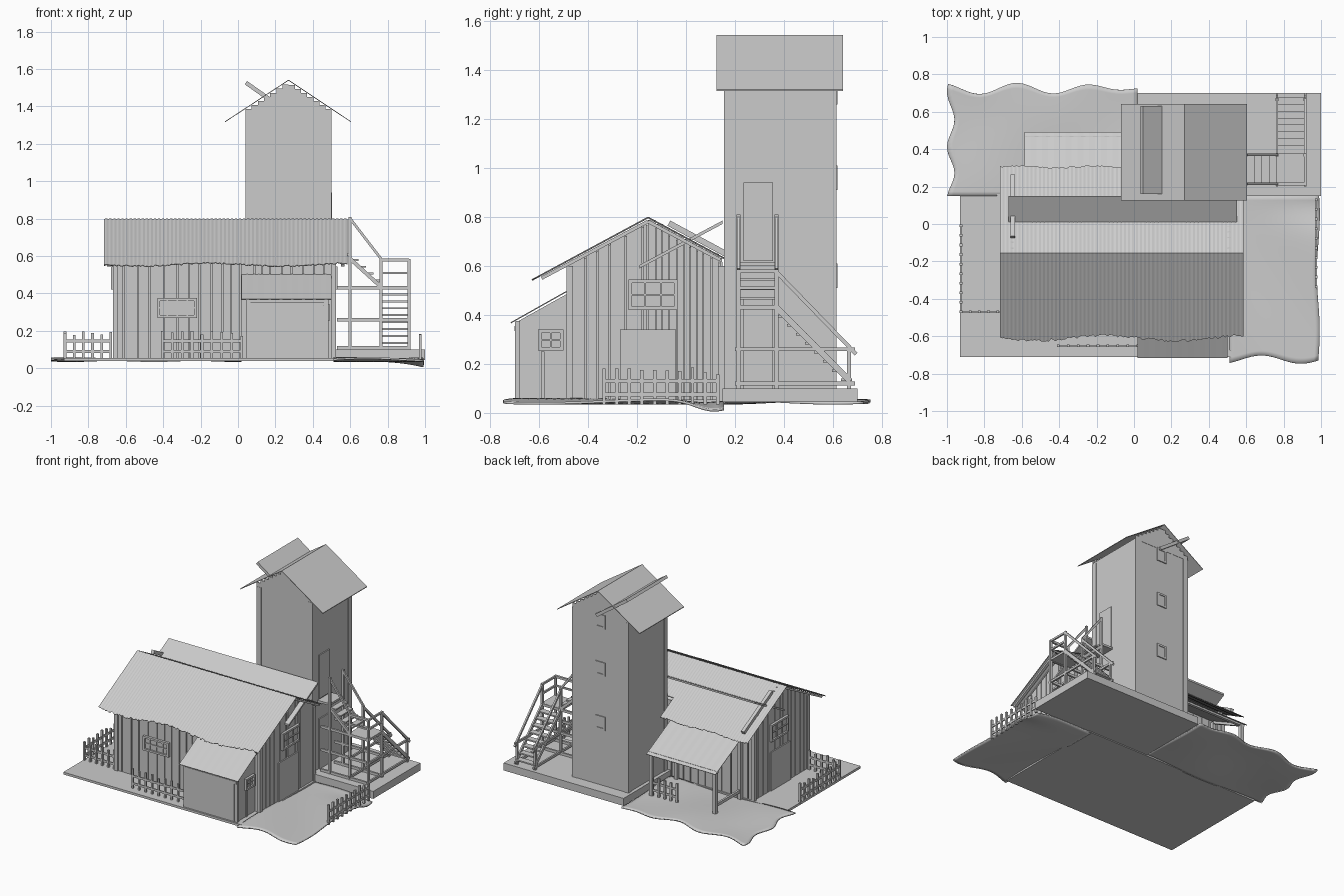
import bpy, bmesh, math, random
from mathutils import Vector, Matrix

if "Cube" in bpy.data.objects:
    bpy.data.objects.remove(bpy.data.objects["Cube"])
random.seed(4)

# the whole model is one flat grey
GREY = bpy.data.materials.new("plain grey")
GREY.diffuse_color = (0.6, 0.6, 0.6, 1)
GREY.use_nodes = True
GREY.node_tree.nodes["Principled BSDF"].inputs["Base Color"].default_value = GREY.diffuse_color

class Part:
    """Collects simple solids into one named object."""
    def __init__(self, name):
        self.name, self.bm = name, bmesh.new()
    def box(self, x0, x1, y0, y1, z0, z1):
        m = Matrix.Translation(((x0+x1)/2, (y0+y1)/2, (z0+z1)/2)) @ Matrix.Diagonal((x1-x0, y1-y0, z1-z0, 1))
        bmesh.ops.create_cube(self.bm, size=1, matrix=m)
        return self
    def beam(self, p, q, w=0.016, h=0.016):
        p, q = Vector(p), Vector(q)
        m = Matrix.Translation((p+q)/2) @ (q-p).to_track_quat('X', 'Z').to_matrix().to_4x4()
        bmesh.ops.create_cube(self.bm, size=1, matrix=m @ Matrix.Diagonal(((q-p).length, w, h, 1)))
        return self
    def prism(self, axis, pts, a, b):
        at = lambda t, p: (t, p[0], p[1]) if axis == 'x' else (p[0], t, p[1])
        A = [self.bm.verts.new(at(a, p)) for p in pts]
        B = [self.bm.verts.new(at(b, p)) for p in pts]
        self.bm.faces.new(A)
        self.bm.faces.new(B[::-1])
        for i in range(len(pts)):
            j = (i+1) % len(pts)
            self.bm.faces.new((A[j], A[i], B[i], B[j]))
        return self
    def grid(self, nu, nv, f):
        g = [[self.bm.verts.new(f(i/nu, j/nv)) for j in range(nv+1)] for i in range(nu+1)]
        for i in range(nu):
            for j in range(nv):
                self.bm.faces.new((g[i][j], g[i+1][j], g[i+1][j+1], g[i][j+1]))
        return self
    def done(self, thick=0, smooth=False):
        bmesh.ops.recalc_face_normals(self.bm, faces=self.bm.faces)
        if smooth:
            for f in self.bm.faces: f.smooth = True
        me = bpy.data.meshes.new(self.name)
        self.bm.to_mesh(me)
        self.bm.free()
        me.materials.append(GREY)
        ob = bpy.data.objects.new(self.name, me)
        bpy.context.collection.objects.link(ob)
        if thick:
            s = ob.modifiers.new("thickness", 'SOLIDIFY')
            s.thickness, s.offset = thick, 0
        return ob

# ground: flat yard, concrete pad and two rough soil patches
Part("yard_slab").box(-0.93, 0.53, -0.71, 0.16, 0.038, 0.055).done()
Part("concrete_pad").box(0.02, 1.0, 0.15, 0.70, 0.045, 0.10).done()
Part("soil_patch_front").grid(20, 32, lambda u, v: (
    0.51 + 0.475*u + 0.008*u*math.sin(9*v), -0.725 + 0.88*v - 0.022*(1-v)**4*math.sin(7*u+2.2),
    0.047 + 0.008*math.sin(5*v+4*u) - 0.042*u*u*math.exp(-((v-0.95)/0.12)**2))).done(0.01, True)
Part("soil_patch_back").grid(36, 24, lambda u, v: (
    -0.98 + 1.0*u + 0.02*(1-u)**6*math.sin(13*v-1.2), 0.15 + 0.575*v + 0.03*v**4*(1-u**4)*math.cos(16*u+0.6),
    0.047 + 0.008*math.sin(7*u+1)*math.cos(4*v))).done(0.01, True)

# main house
RY, RZ, SL = -0.155, 0.798, 0.538
top = lambda y: RZ - 0.018 - SL*abs(y - RY)
Part("house_core").prism('x', [(-0.467, 0.05), (-0.467, top(-0.467)-0.01), (RY, top(RY)-0.01),
    (0.14, top(0.14)-0.01), (0.14, 0.05)], -0.648, 0.503).done()
planks = Part("house_planks")

def spans(a, b, lo=0.04, hi=0.08, gap=0.006):
    while a < b - 0.01:
        e = min(a + random.uniform(lo, hi), b)
        yield a, e - gap
        a = e
for x0, x1 in ((-0.66, -0.645), (0.50, 0.515)):
    for a, b in spans(-0.48, RY):
        planks.prism('x', [(a, 0.05), (a, top(a)), (b, top(b)), (b, 0.05)], x0, x1)
    for a, b in spans(RY, 0.15, 0.024, 0.034, 0.003):
        planks.box(x0, x1, a, b, 0.05, top(a) + 0.008)
for a, b in spans(-0.66, 0.515):
    planks.box(a, b, -0.48, -0.465, 0.05, top(-0.47))
    planks.box(a, b, 0.138, 0.15, 0.05, top(0.15))
planks.done()
corners = Part("house_corner_posts")
for x in (-0.655, 0.51):
    for y in (-0.475, 0.145):
        corners.box(x-0.014, x+0.014, y-0.014, y+0.014, 0.05, 0.60)
corners.done()

# corrugated sheets, from a top edge to a bottom edge given as (y, z)
def sheet(name, x0, x1, t, b, n, amp, rag):
    edge = [random.uniform(-rag, rag) for _ in range(n+1)]
    def f(u, v):
        i = round(u*n)
        w = v + (edge[i] + 0.03*math.sin(u*11)*(rag > 0))*(v == 1)
        return (x0+(x1-x0)*u, t[0]+(b[0]-t[0])*w, t[1]+(b[1]-t[1])*w + amp*(i % 2*2-1))
    return Part(name).grid(n, 6, f).done(0.004)
sheet("house_roof_front", -0.715, 0.585, (RY, RZ), (-0.61, 0.553), 120, 0.0015, 0.015)
sheet("house_roof_back", -0.715, 0.585, (RY, RZ), (0.145, 0.637), 120, 0.0015, 0)
sheet("house_roof_back_eave", -0.715, -0.0, (0.145, 0.637), (0.305, 0.551), 66, 0.0015, 0.02)
sheet("annex_roof", 0.02, 0.50, (-0.475, 0.503), (-0.715, 0.368), 16, 0.0005, 0)
sheet("porch_roof", -0.585, -0.02, (0.15, 0.53), (0.492, 0.357), 18, 0.0005, 0)
Part("house_cross_panel").prism('x', [(-0.19, 0.59), (0.15, 0.772), (0.15, 0.786), (-0.19, 0.604)], -0.67, 0.55).done()
Part("roof_pole").beam((-0.648, -0.07, 0.775), (-0.648, 0.26, 0.597), 0.024, 0.024).done()
rafters = Part("roof_rafters")
for x in (-0.69, 0.56):
    for y, z in ((-0.59, 0.55), (0.14, 0.625)):
        rafters.beam((x, RY, 0.782), (x, y, z), 0.02, 0.014)
rafters.done()

# front annex
Part("annex_walls").prism('x', [(-0.69, 0.05), (-0.69, 0.372), (-0.475, 0.492), (-0.475, 0.05)], 0.05, 0.475).done()
annex = Part("annex_trim")
for x in (0.054, 0.471):
    annex.box(x-0.012, x+0.012, -0.698, -0.678, 0.05, 0.375)
annex.box(0.05, 0.475, -0.70, -0.685, 0.335, 0.355)
annex.box(0.47, 0.482, -0.592, -0.578, 0.05, 0.25)
annex.done()
Part("annex_shutter").box(0.068, 0.457, -0.697, -0.685, 0.055, 0.335).done()

# windows and doors as thin plates with raised bars
frames, panes = Part("window_frames"), Part("window_panes")

def window(axis, pos, out, a, b, z0, z1, nv=2, nh=1, depth=0.018, t=0.014):
    def put(part, a0, a1, c0, c1, d):
        p, q = sorted((pos, pos + out*d))
        part.box(p, q, a0, a1, c0, c1) if axis == 'x' else part.box(a0, a1, p, q, c0, c1)
    put(panes, a, b, z0, z1, depth*0.3)
    for a0, a1 in ((a, a+t), (b-t, b)):
        put(frames, a0, a1, z0, z1, depth)
    for c0, c1 in ((z0, z0+t), (z1-t, z1)):
        put(frames, a, b, c0, c1, depth)
    for i in range(1, nv+1):
        c = a + (b-a)*i/(nv+1)
        put(frames, c-0.004, c+0.004, z0, z1, depth*0.7)
    for i in range(1, nh+1):
        c = z0 + (z1-z0)*i/(nh+1)
        put(frames, a, b, c-0.004, c+0.004, depth*0.7)
window('y', -0.48, -1, -0.43, -0.22, 0.27, 0.375, 3)
window('x', 0.515, 1, -0.235, -0.035, 0.42, 0.545)
window('x', -0.66, -1, -0.235, -0.035, 0.42, 0.545)
window('x', 0.475, 1, -0.605, -0.50, 0.255, 0.34, 1)
for z in (0.56, 0.96, 1.31):
    window('y', 0.611, 1, 0.23, 0.31, z-0.05, z+0.05, 0, 0, 0.007)
frames.done()
panes.done()
Part("house_doors").box(0.51, 0.523, -0.27, -0.04, 0.055, 0.34).box(-0.668, -0.655, -0.27, -0.04, 0.055, 0.34).done()
Part("tower_doors").box(0.49, 0.503, 0.235, 0.355, 0.62, 0.94).box(0.49, 0.503, 0.235, 0.355, 0.10, 0.47).done()

# tower with stepped gable boards, thin roof and a crossing panel
tt = lambda x: 1.535 - 0.657*abs(x - 0.27)
Part("tower_walls").prism('y', [(0.045, 0.10), (0.045, tt(0.045)-0.02), (0.27, 1.515),
    (0.495, tt(0.495)-0.02), (0.495, 0.10)], 0.16, 0.611).done()
tower = Part("tower_corner_boards")
for x in (0.04, 0.462):
    for y in (0.156, 0.576):
        tower.box(x, x+0.038, y, y+0.038, 0.10, 1.355)
tower.done()
gable = Part("tower_gable_boards")
for i in range(14):
    x = 0.04 + i*0.033
    for y in (0.158, 0.606):
        gable.box(x, min(x+0.033, 0.50), y, y+0.007, 1.355, tt(x+0.016) - 0.008)
gable.done()
Part("tower_roof").prism('y', [(-0.07, 1.315), (0.27, 1.538), (0.605, 1.315), (0.605, 1.320),
    (0.27, 1.543), (-0.07, 1.320)], 0.125, 0.642).done()
Part("tower_cross_panel").prism('y', [(0.036, 1.518), (0.287, 1.342), (0.30, 1.36), (0.048, 1.536)], 0.16, 0.63).done()

# back porch frame
porch = Part("porch_frame")
for x in (-0.56, -0.04):
    porch.box(x-0.013, x+0.013, 0.447, 0.473, 0.05, 0.365).box(x-0.013, x+0.013, 0.155, 0.18, 0.05, 0.51)
porch.beam((-0.58, 0.46, 0.362), (-0.03, 0.46, 0.362), 0.02, 0.02)
porch.beam((-0.56, 0.17, 0.508), (-0.56, 0.47, 0.356), 0.018, 0.018)
porch.beam((-0.56, 0.17, 0.11), (-0.56, 0.46, 0.11), 0.015, 0.022)
porch.done()

# picket fences
def fence(name, p, q, base=0.05, h=0.14):
    p, q = Vector((*p, base)), Vector((*q, base))
    part, n = Part(name), max(2, round((q-p).length/0.052))
    for r in (0.04, 0.095):
        part.beam(p + Vector((0, 0, r)), q + Vector((0, 0, r)), 0.008, 0.016)
    for i in range(n+1):
        c = p.lerp(q, i/n)
        part.box(c.x-0.007, c.x+0.007, c.y-0.007, c.y+0.007, base, base + h + random.uniform(-0.02, 0.01))
    part.done()
fence("fence_front", (-0.405, -0.65), (0.02, -0.65))
fence("fence_left", (-0.925, -0.47), (-0.925, -0.01))
fence("fence_left_front", (-0.925, -0.47), (-0.68, -0.47))
fence("fence_right", (0.975, -0.335), (0.975, 0.13), 0.035)
fence("fence_porch", (-0.25, 0.46), (-0.05, 0.46))

# outside stairs: top landing, short flight, corner landing, long flight
steps = Part("stair_treads")
steps.box(0.50, 0.60, 0.215, 0.37, 0.60, 0.615).box(0.755, 0.92, 0.21, 0.372, 0.425, 0.44)
for i in range(4):
    x, z = 0.60 + i*0.04, 0.575 - i*0.037
    steps.box(x, x+0.045, 0.222, 0.365, z, z+0.01)
for i in range(8):
    y, z = 0.375 + i*0.037, 0.39 - i*0.037
    steps.box(0.765, 0.912, y, y+0.045, z, z+0.01)
steps.done()
rail = Part("stair_frame")
for y in (0.215, 0.37):
    rail.beam((0.60, y, 0.10), (0.60, y, 0.81))
    rail.beam((0.60, y, 0.80), (0.765, y, 0.585), 0.012, 0.014)
    rail.beam((0.60, y, 0.585), (0.765, y, 0.435), 0.012, 0.02)
    for x in (0.765, 0.915):
        rail.beam((x, y, 0.10), (x, y, 0.585))
    for z in (0.11, 0.26, 0.43):
        rail.beam((0.53, y, z), (0.92, y, z), 0.014, 0.018)
rail.beam((0.765, 0.215, 0.578), (0.915, 0.215, 0.578)).beam((0.765, 0.215, 0.51), (0.915, 0.215, 0.51), 0.01, 0.012)
for x in (0.765, 0.915):
    rail.beam((x, 0.37, 0.43), (x, 0.67, 0.13), 0.012, 0.024)
    rail.beam((x, 0.37, 0.575), (x, 0.695, 0.24), 0.012, 0.016)
    for z in (0.12, 0.26):
        rail.beam((x, 0.20, z), (x, 0.69, z), 0.012, 0.016)
    rail.beam((x, 0.665, 0.10), (x, 0.665, 0.275))
for z in (0.43, 0.51, 0.578):
    rail.beam((0.915, 0.215, z), (0.915, 0.37, z), 0.012, 0.014)
rail.done()
